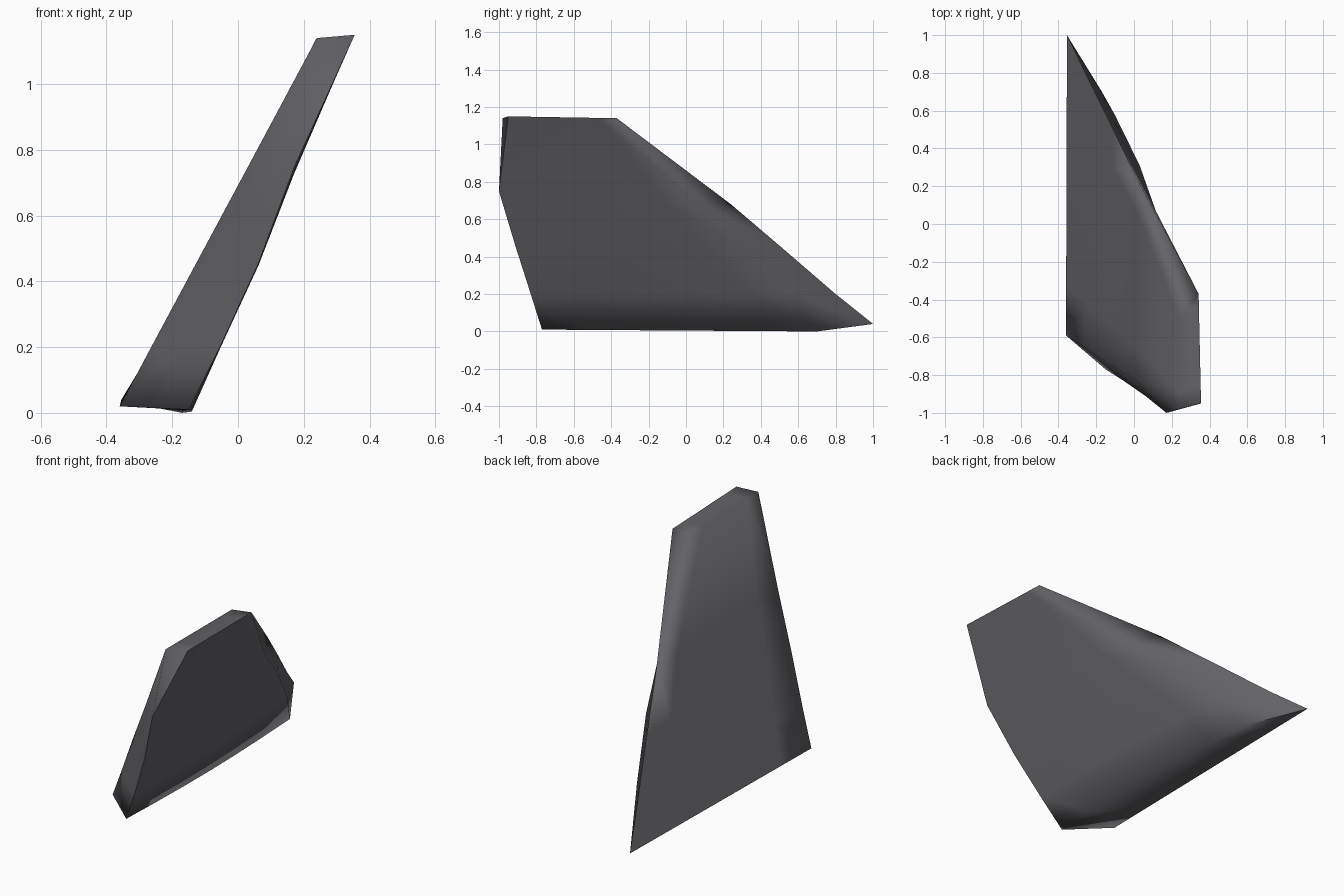
import bpy, bmesh, math
from mathutils import Vector

cube = bpy.data.objects.get("Cube")
if cube:
    bpy.data.objects.remove(cube, do_unlink=True)

# Dark grey finish
grey = bpy.data.materials.new("dark_grey")
grey.use_nodes = True
colour = (0.125, 0.123, 0.135, 1)
grey.diffuse_color = colour
grey.node_tree.nodes["Principled BSDF"].inputs["Base Color"].default_value = colour

# Fin sections from root to tip:
# inner side bulge, outer front, outer back, inner back, inner front
sections = [
    (.02, (-.36, -.59, .02), (-.355, 1, .04), (-.17, .70, 0), (-.15, -.77, .01)),
    (.02, (-.264, -.65, .2), (-.258, .80, .2), (-.10, .575, .2), (-.055, -.83, .2)),
    (.015, (-.13, -.74, .45), (-.115, .51, .45), (.03, .31, .45), (.06, -.91, .45)),
    (.02, (.015, -.83, .72), (.015, .24, .68), (.115, .07, .68), (.172, -1, .75)),
    (0, (.24, -.98, 1.14), (.236, -.39, 1.135), (.342, -.37, 1.14), (.355, -.95, 1.15)),
]
SPAN = 6


def ring(bulge, *corners):
    """Split the two broad sides of a section; keep the thin edges plain."""
    a, b, c, d = (Vector(p) for p in corners)
    steps = [i / SPAN for i in range(SPAN + 1)]
    outer = [a.lerp(b, t) for t in steps]
    inner = [c.lerp(d, t) + Vector((bulge * math.sin(math.pi * t), 0, 0))
             for t in steps]
    return outer + inner


# Loft the slanted fin
bm = bmesh.new()
rings = [[bm.verts.new(p) for p in ring(*s)] for s in sections]
n = len(rings[0])
for low, high in zip(rings, rings[1:]):
    for i in range(n):
        j = (i + 1) % n
        bm.faces.new((low[i], low[j], high[j], high[i]))

# Close the root and the tip with strips
for loop in (rings[0], rings[-1]):
    for i in range(SPAN):
        bm.faces.new((loop[i], loop[i + 1], loop[n - 2 - i], loop[n - 1 - i]))
bmesh.ops.recalc_face_normals(bm, faces=bm.faces[:])

mesh = bpy.data.meshes.new("fin")
bm.to_mesh(mesh)
bm.free()
mesh.materials.append(grey)
fin = bpy.data.objects.new("fin", mesh)
bpy.context.collection.objects.link(fin)

# Soft shading over the broad sides and rounded rims
bpy.ops.object.select_all(action='DESELECT')
fin.select_set(True)
bpy.context.view_layer.objects.active = fin
bpy.ops.object.shade_smooth_by_angle(angle=math.radians(100))
